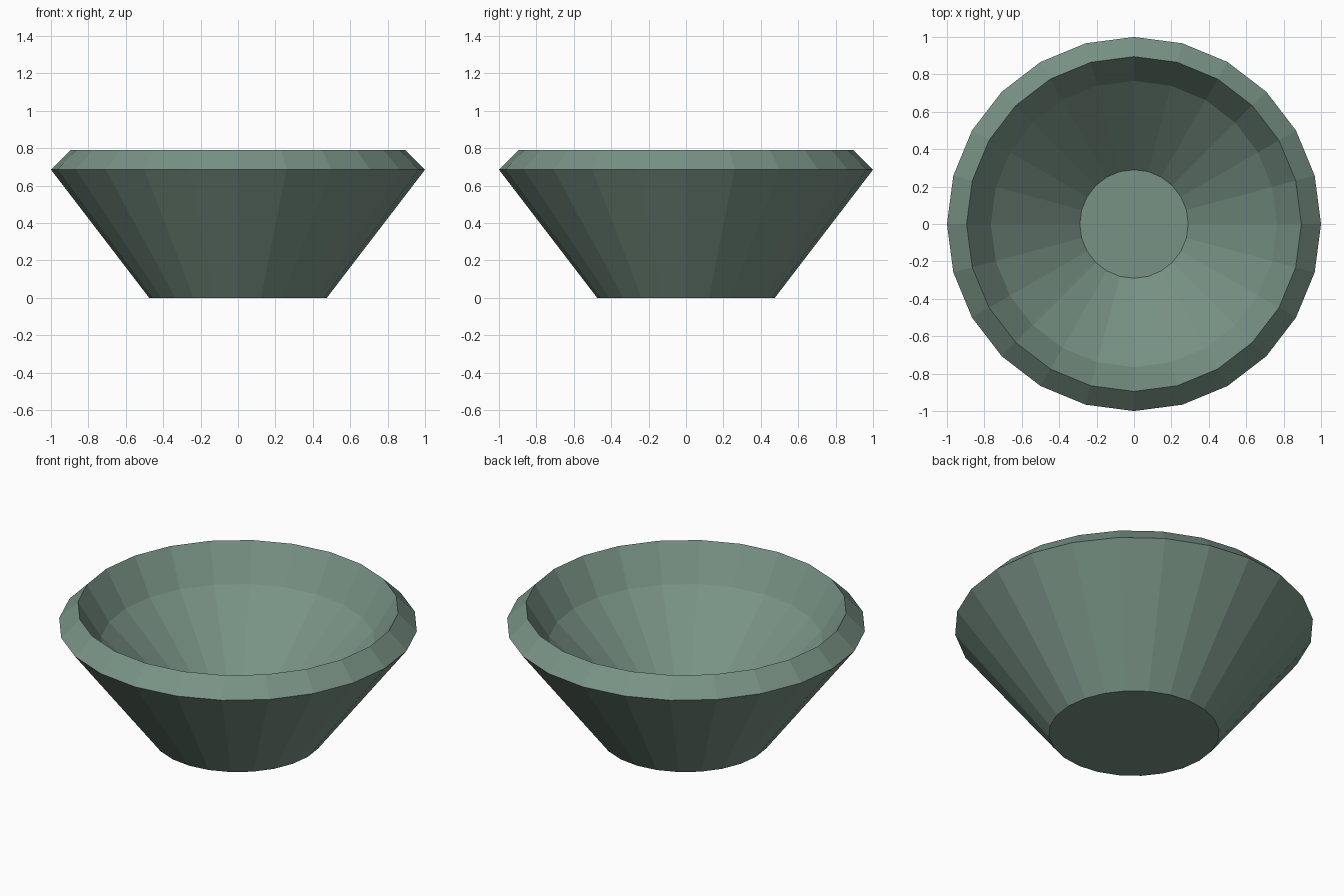
import bpy, bmesh
from math import cos, sin, tau

if "Cube" in bpy.data.objects:
    bpy.data.objects.remove(bpy.data.objects["Cube"])

SIDES = 24

# Bowl profile (radius, height): foot, outer wall, bevelled rim, inner wall, floor
PROFILE = [(0.475, 0), (1.0, 0.685), (0.895, 0.79), (0.765, 0.58), (0.29, 0.13)]

bm = bmesh.new()
rings = [[bm.verts.new((r * cos(tau * i / SIDES), r * sin(tau * i / SIDES), z))
          for i in range(SIDES)] for r, z in PROFILE]

# Flat walls between neighbouring rings
for low, high in zip(rings, rings[1:]):
    for i in range(SIDES):
        j = (i + 1) % SIDES
        bm.faces.new((low[i], low[j], high[j], high[i]))

# Underside and inner floor
bm.faces.new(rings[0][::-1])
bm.faces.new(rings[-1])
bmesh.ops.recalc_face_normals(bm, faces=bm.faces[:])

mesh = bpy.data.meshes.new("bowl")
bm.to_mesh(mesh)
bm.free()
bowl = bpy.data.objects.new("bowl", mesh)
bpy.context.collection.objects.link(bowl)

# Grey-green glaze
glaze = bpy.data.materials.new("green_glaze")
glaze.diffuse_color = (0.19, 0.29, 0.235, 1)
glaze.use_nodes = True
glaze.node_tree.nodes["Principled BSDF"].inputs["Base Color"].default_value = glaze.diffuse_color
mesh.materials.append(glaze)
